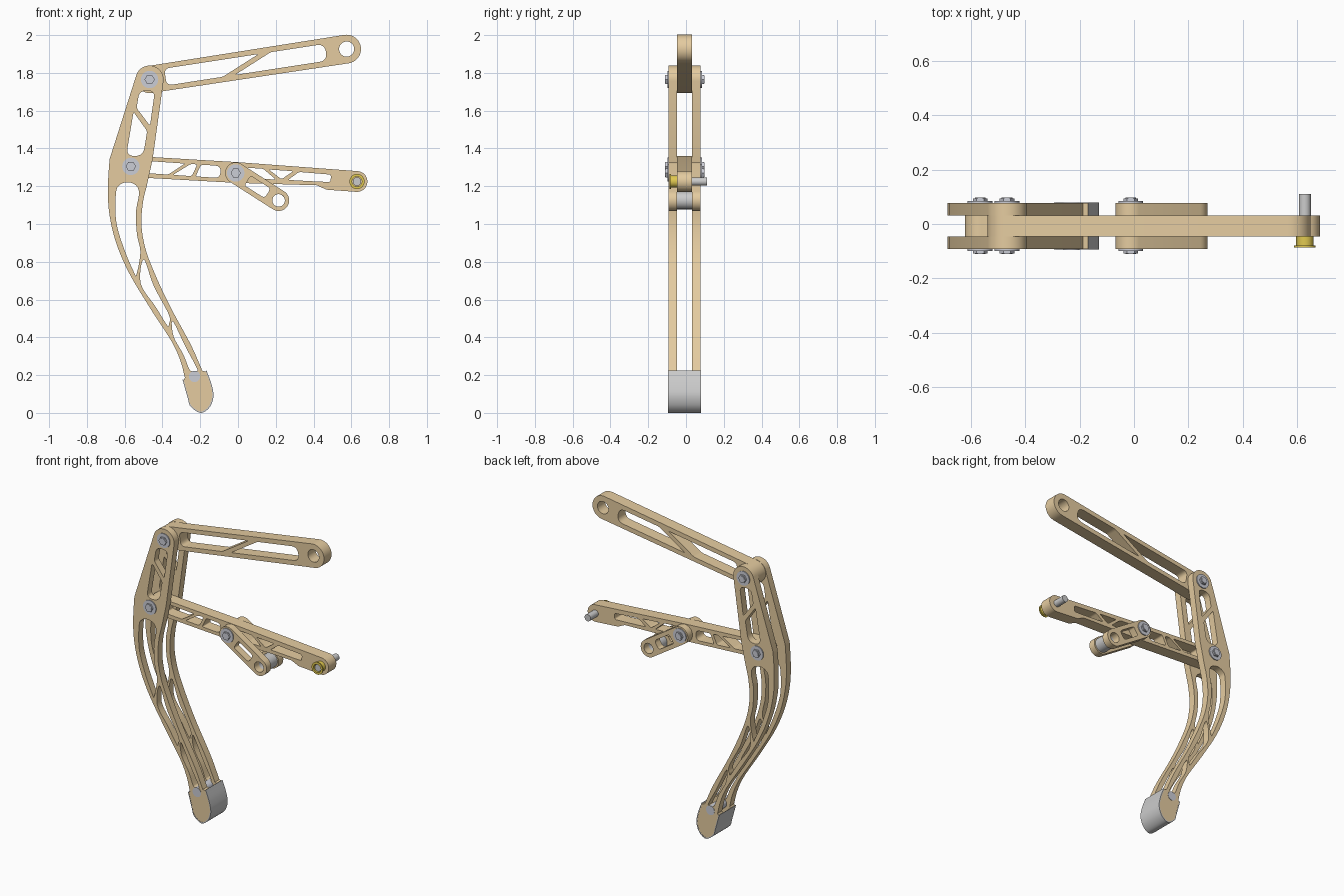
import bpy, bmesh
from math import cos, sin, pi, radians
from mathutils import Vector, Matrix

if "Cube" in bpy.data.objects:
    bpy.data.objects.remove(bpy.data.objects["Cube"])

WOOD = (0.78, 0.60, 0.35, 1)
STEEL = (0.60, 0.61, 0.67, 1)
WHITE = (0.85, 0.84, 0.83, 1)
BRASS = (0.75, 0.58, 0.08, 1)
RUBBER = (0.58, 0.58, 0.58, 1)
MATS = {}


def material(col):
    if col not in MATS:
        MATS[col] = bpy.data.materials.new("finish")
        MATS[col].diffuse_color = col
    return MATS[col]


def slab(name, loops, y0, y1, col):
    """Extrude x-z outlines (first is outer, others are holes) from y0 to y1."""
    cu = bpy.data.curves.new(name, 'CURVE')
    cu.dimensions, cu.fill_mode, cu.extrude = '2D', 'BOTH', (y1 - y0) / 2
    for loop in loops:
        sp = cu.splines.new('POLY')
        sp.points.add(len(loop) - 1)
        for p, q in zip(sp.points, loop):
            p.co = (q[0], q[1], 0, 1)
        sp.use_cyclic_u = True
    tmp = bpy.data.objects.new(name + "_outline", cu)
    me = bpy.data.meshes.new_from_object(tmp)
    bpy.data.objects.remove(tmp)
    bm = bmesh.new()
    bm.from_mesh(me)
    bmesh.ops.remove_doubles(bm, verts=bm.verts, dist=1e-5)
    bm.transform(Matrix.Translation((0, (y0 + y1) / 2, 0)) @ Matrix.Rotation(pi / 2, 4, 'X'))
    bmesh.ops.recalc_face_normals(bm, faces=bm.faces)
    bm.to_mesh(me)
    bm.free()
    me.materials.clear()
    me.materials.append(material(col))
    ob = bpy.data.objects.new(name, me)
    bpy.context.collection.objects.link(ob)
    bpy.ops.object.select_all(action='DESELECT')
    ob.select_set(True)
    bpy.context.view_layer.objects.active = ob
    bpy.ops.object.shade_smooth_by_angle(angle=radians(30))
    return ob


def arc(c, r, a0, a1, n=20):
    return [(c[0] + r * cos(radians(a0 + (a1 - a0) * i / n)),
             c[1] + r * sin(radians(a0 + (a1 - a0) * i / n))) for i in range(n + 1)]


def circle(c, r, n=40):
    return arc(c, r, 0, 360, n)[:-1]


def spline(pts, closed=False, n=6):
    """Smooth curve through points."""
    v = [Vector(p) for p in pts]
    v = [v[-1]] + v + v[:2] if closed else [2 * v[0] - v[1]] + v + [2 * v[-1] - v[-2]]
    out = []
    for a, b, c, d in zip(v, v[1:], v[2:], v[3:]):
        for i in range(n):
            t = i / n
            out.append(tuple(0.5 * (2 * b + (c - a) * t + (2 * a - 5 * b + 4 * c - d) * t * t
                                    + (3 * b - a - 3 * c + d) * t ** 3)))
    return out if closed else out + [tuple(v[-2])]


def rounded(pts, r=0.012, n=6):
    """Polygon with rounded corners; a third value in a point is its own radius."""
    out = []
    for i, p in enumerate(pts):
        v = Vector(p[:2])
        a = Vector(pts[i - 1][:2]) - v
        b = Vector(pts[(i + 1) % len(pts)][:2]) - v
        cut = min(p[2] if len(p) > 2 else r, a.length * 0.48, b.length * 0.48)
        p0, p1 = v + a.normalized() * cut, v + b.normalized() * cut
        out += [tuple(p0.lerp(v, k / n).lerp(v.lerp(p1, k / n), k / n)) for k in range(n + 1)]
    return out


def place(loops, a, b):
    """Move loops drawn along the x axis onto the line from a to b."""
    a = Vector(a)
    u = (Vector(b) - a).normalized()
    v = Vector((-u.y, u.x))
    return [[tuple(a + u * p[0] + v * p[1]) for p in lp] for lp in loops]


TOP, MID, JOINT = (-0.468, 1.765), (-0.567, 1.305), (-0.012, 1.27)
BAR_END, ARM_END, ROCKER_END = (0.575, 1.926), (0.63, 1.225), (0.215, 1.125)
Y0, Y1, Y2, Y3 = -0.093, -0.047, 0.031, 0.078   # outer and inner plate faces
SIDES = (("front", Y0, Y1), ("back", Y2, Y3))

# Foot curve, shared by the leg plates and the sole
foot = spline([(-0.294, 0.178), (-0.267, 0.082), (-0.251, 0.034), (-0.198, 0.0),
               (-0.151, 0.029), (-0.13, 0.087), (-0.14, 0.151), (-0.167, 0.225)])
inner = [(-0.21 + (x + 0.21) * 0.92, 0.13 + (z - 0.13) * 0.94) for x, z in foot]

# Leg plates
left = [(-0.68, 1.343), (-0.688, 1.211), (-0.683, 1.068), (-0.648, 0.909), (-0.579, 0.745),
        (-0.468, 0.559), (-0.352, 0.379), (-0.304, 0.273), (-0.281, 0.185)]
right = [(-0.188, 0.222), (-0.251, 0.363), (-0.357, 0.559), (-0.437, 0.729), (-0.489, 0.866),
         (-0.511, 0.994), (-0.503, 1.115), (-0.481, 1.211), (-0.452, 1.343)]
leg = arc(TOP, 0.074, -6, 162) + spline(left) + inner + spline(right)
leg_holes = [
    rounded([(-0.522, 1.705, .035), (-0.44, 1.705, .035), (-0.466, 1.52), (-0.537, 1.614)]),
    rounded([(-0.553, 1.593), (-0.481, 1.492), (-0.502, 1.36, .045), (-0.592, 1.36, .045)]),
    spline([(-0.646, 1.163), (-0.627, 1.206), (-0.585, 1.221), (-0.542, 1.206), (-0.524, 1.163),
            (-0.54, 1.063), (-0.535, 0.946), (-0.517, 0.85), (-0.537, 0.735), (-0.551, 0.745),
            (-0.606, 0.876), (-0.645, 1.015)], True),
    spline([(-0.499, 0.812), (-0.445, 0.67), (-0.366, 0.52), (-0.366, 0.47), (-0.376, 0.465),
            (-0.435, 0.56), (-0.515, 0.685)], True),
    spline([(-0.345, 0.485), (-0.275, 0.345), (-0.217, 0.235), (-0.225, 0.222), (-0.25, 0.222),
            (-0.262, 0.24), (-0.29, 0.31), (-0.341, 0.405)], True)]
for side, a, b in SIDES:
    slab("leg_plate_" + side, [leg] + leg_holes, a, b, WOOD)

# Rubber sole and ankle rod
slab("foot_sole", [foot + inner[::-1]], Y0 - 0.001, Y3 + 0.001, RUBBER)
slab("ankle_rod", [circle((-0.23, 0.193), 0.03)], Y0 - 0.002, Y3 + 0.002, STEEL)

# Upper bar
L = (Vector(BAR_END) - Vector(TOP)).length
bar = [arc((0, 0), 0.072, 90, 270) + arc((L, 0), 0.076, -90, 90), circle((L, 0), 0.04),
       rounded([(.085, -.045, .03), (.385, -.045), (.59, .045), (.085, .045, .03)]),
       rounded([(.45, -.045), (.945, -.045, .045), (.945, .045, .045), (.655, .045)])]
slab("upper_bar", place(bar, TOP, BAR_END), Y1, Y2, WOOD)

# Middle arm
L = (Vector(ARM_END) - Vector(MID)).length
arm = [arc((0, 0), 0.056, 90, 270) + [(0.56, -.05), (0.99, -.034), (1.04, -.054)]
       + arc((L, 0), 0.055, -90, 90) + [(0.56, .06)],
       rounded([(.08, -.03), (.2, -.03), (.285, .034), (.08, .034)]),
       rounded([(.225, -.03), (.325, -.03), (.35, .034), (.315, .034)]),
       rounded([(.345, -.03), (.475, -.03, .03), (.475, .034, .03), (.37, .034)]),
       rounded([(.61, .034), (.70, .034), (.77, -.018), (.68, -.02)]),
       rounded([(.73, .032), (.86, .032), (.80, -.015)]),
       rounded([(.89, .03), (1.06, .027), (1.06, -.012), (1.0, -.014), (.835, -.016)])]
slab("middle_arm", place(arm, MID, ARM_END), Y1, Y2, WOOD)

# Rocker plates and their spacer
L = (Vector(ROCKER_END) - Vector(JOINT)).length
rocker = [arc((0, 0), 0.056, 90, 270) + arc((L, 0), 0.056, -90, 90), circle((L, 0), 0.033),
          rounded([(.075, -.03), (.2, -.03, .02), (.2, .03, .02), (.075, .03)])]
for side, a, b in SIDES:
    slab("rocker_plate_" + side, place(rocker, JOINT, ROCKER_END), a, b, WOOD)
slab("rocker_spacer", [circle(ROCKER_END, 0.047), circle(ROCKER_END, 0.033)], Y1, Y2, WHITE)

# Pivot bolts with washers and hex nuts
for name, c in (("top", TOP), ("knee", MID), ("rocker", JOINT)):
    slab(name + "_bolt", [circle(c, 0.02)], -0.11, 0.098, STEEL)
    for side, y, s in (("front", Y0, -1), ("back", Y3, 1)):
        for part, loops, d0, d1 in (
                ("washer", [circle(c, 0.046), circle(c, 0.02)], 0, 0.006),
                ("nut", [circle(c, 0.027, 6), circle(c, 0.02)], 0.006, 0.016)):
            ya, yb = sorted((y + s * d0, y + s * d1))
            slab(f"{name}_{part}_{side}", loops, ya, yb, STEEL)

# Arm end pin and brass bushing
slab("arm_pin", [circle(ARM_END, 0.022)], -0.08, 0.11, WHITE)
slab("bushing", [circle(ARM_END, 0.032), circle(ARM_END, 0.026)], -0.082, Y1, BRASS)
slab("bushing_flange", [circle(ARM_END, 0.04), circle(ARM_END, 0.026)], -0.087, -0.08, BRASS)

for m in bpy.data.materials:
    if m.users and not m.is_grease_pencil:
        m.use_nodes = True
        m.node_tree.nodes["Principled BSDF"].inputs["Base Color"].default_value = m.diffuse_color
